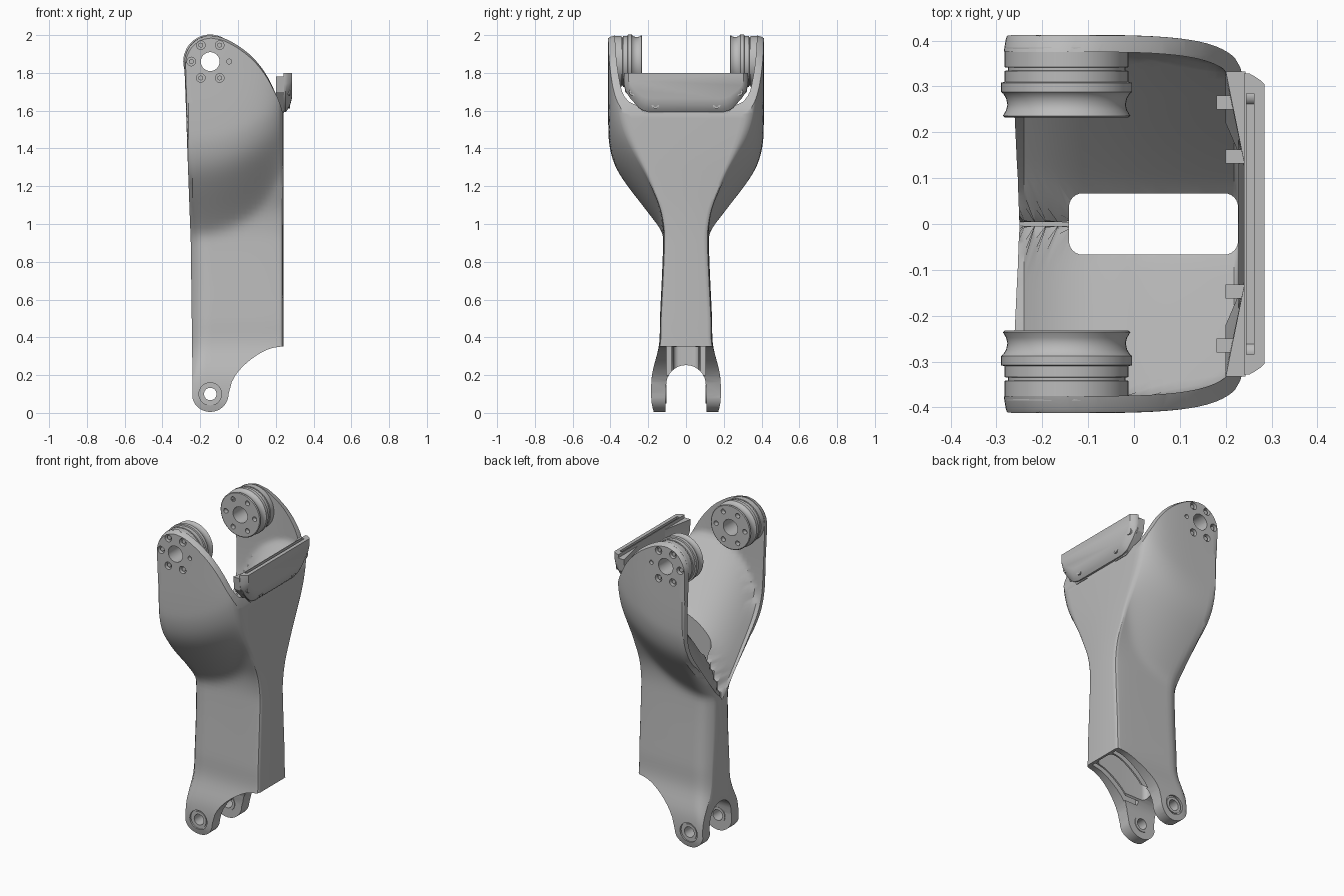
import bpy, bmesh, math
from mathutils import Vector

if "Cube" in bpy.data.objects:
    bpy.data.objects.remove(bpy.data.objects["Cube"])

grey = bpy.data.materials.new("plain_grey")
grey.use_nodes = True
grey.diffuse_color = (0.5, 0.5, 0.5, 1)
grey.node_tree.nodes["Principled BSDF"].inputs["Base Color"].default_value = (0.5, 0.5, 0.5, 1)


def table(points, v):
    """Smooth curve through a list of (position, value) points."""
    n = len(points)
    v = min(max(v, points[0][0]), points[-1][0])
    i = max(k for k in range(n - 1) if points[k][0] <= v)

    def slope(k):
        a, b = points[max(k - 1, 0)], points[min(k + 1, n - 1)]
        return (b[1] - a[1]) / (b[0] - a[0])
    (x0, y0), (x1, y1) = points[i], points[i + 1]
    h = x1 - x0
    t = (v - x0) / h
    return (y0 * (1 + 2 * t) * (1 - t) ** 2 + y1 * t * t * (3 - 2 * t)
            + h * slope(i) * t * (1 - t) ** 2 + h * slope(i + 1) * t * t * (t - 1))


def loft(name, rings, closed=False):
    """Skin equal-sized rings; cap the ends, or join last ring to first."""
    bm = bmesh.new()
    rows = [[bm.verts.new(p) for p in ring] for ring in rings]
    n = len(rows[0])
    pairs = list(zip(rows, rows[1:])) + ([(rows[-1], rows[0])] if closed else [])
    for a, b in pairs:
        for i in range(n):
            j = (i + 1) % n
            bm.faces.new((a[i], a[j], b[j], b[i]))
    if not closed:
        bm.faces.new(rows[0][::-1])
        bm.faces.new(rows[-1])
    bmesh.ops.recalc_face_normals(bm, faces=bm.faces)
    mesh = bpy.data.meshes.new(name)
    bm.to_mesh(mesh)
    bm.free()
    obj = bpy.data.objects.new(name, mesh)
    bpy.context.collection.objects.link(obj)
    mesh.materials.append(grey)
    return obj


def circle(c, r, axis, n=32):
    u = Vector((0, 0, 1))
    w = Vector(axis).cross(u)
    return [Vector(c) + r * (math.cos(k * math.tau / n) * u + math.sin(k * math.tau / n) * w)
            for k in range(n)]


def rod(name, x, z, r, y0, y1, n=32):
    return loft(name, [circle((x, y, z), r, (0, 1, 0), n) for y in (y0, y1)])


def turned(name, x, z, profile, side):
    """Ring turned about a y axis from (radius, y) points."""
    return loft(name, [circle((x, side * y, z), r, (0, 1, 0), 48) for r, y in profile], True)


def box(name, lo, hi):
    return loft(name, [[(lo[0], lo[1], z), (hi[0], lo[1], z), (hi[0], hi[1], z), (lo[0], hi[1], z)]
                       for z in (lo[2], hi[2])])


def cut(obj, tool, operation='DIFFERENCE'):
    mod = obj.modifiers.new("cut", 'BOOLEAN')
    mod.object, mod.operation, mod.solver = tool, operation, 'EXACT'
    bpy.context.view_layer.update()
    graph = bpy.context.evaluated_depsgraph_get()
    mesh = bpy.data.meshes.new_from_object(obj.evaluated_get(graph))
    obj.modifiers.clear()
    obj.data = mesh
    bpy.data.objects.remove(tool)


# Half-widths at the open edge and flat wall, basin floor and wall, and back corner radius
LEG = [(-.1, .15), (0, .165), (.06, .178), (.2, .175), (.36, .138), (.5, .133)]
OPEN = LEG + [(.88, .117), (.94, .122), (1.0, .158), (1.22, .323), (1.3, .371), (1.38, .398), (1.47, .41),
              (1.8, .412), (2.2, .41)]
FLAT = LEG + [(.9, .113), (.97, .116), (1.08, .138), (1.2, .185), (1.37, .255), (1.53, .305), (1.68, .328),
              (2.2, .335)]
FLOOR = [(0, .004), (.03, .05), (.1, .115), (.3, .28), (.45, .4), (.7, .6)]
WALL = [(.88, .06), (1.2, .055), (1.4, .038), (2.2, .037)]
ROUND = [(-.1, .02), (.15, .03), (.35, .085), (.95, .085), (1.25, .03), (1.5, .015), (2.2, .015)]


def width(x, z):
    u = min(max((x + .25) / .49, 0), 1)
    rise = .2 * u * u * min(max((z - .6) / .4, 0), 1)
    flat = table(FLAT, z)
    bulge = table(OPEN, z - rise) - flat
    return flat + (bulge + math.sqrt(bulge * bulge + .0001)) / 2 * math.sqrt(1 - u ** 5)


def rounded_width(x, z):
    r = table(ROUND, z)
    edge = -.25 - .037 * max(z - .9, 0)
    d = min(max(r - (x - edge), 0), r)
    return width(x, z) - r + math.sqrt(r * r - d * d)


def mirrored(half, z):
    return [(x, y, z) for x, y in half] + [(x, -y, z) for x, y in reversed(half)]


def outer_ring(z):
    half = [(x, rounded_width(x, z)) for x in [-.05 - .27 * math.cos(k * math.pi / 28) for k in range(29)]]
    return mirrored(half + [(.232, width(.232, z) - .003), (.238, width(.238, z) - .01),
                            (.24, table(FLAT, z) - .022)], z)


def basin_ring(z):
    """The floor climbs steeply from the open edge, then levels off."""
    half = []
    for x in [-.05 - .268 * math.cos(k * math.pi / 28) for k in range(29)]:
        climb = .43 * (1 - math.exp(-max(x + .25, 0) / .13))
        wall = width(min(x + .012, .235), z) - table(WALL, z)
        half.append((x, min(wall, table(FLOOR, z - .9 - climb))))
    y = half[-1][1]
    return mirrored(half + [(.224, y * .93), (.228, y * .8)], z)


def slot_ring(z, y):
    """Rounded rectangle seen from above."""
    r = .03
    ring = []
    for q, (cx, cy) in enumerate(((.197, y - r), (-.112, y - r), (-.112, r - y), (.197, r - y))):
        for k in range(7):
            a = (q + k / 6) * math.pi / 2
            ring.append((cx + r * math.cos(a), cy + r * math.sin(a), z))
    return ring


# Side silhouette, softened towards its outer faces
TOP = [(-.145, 2.0), (-.08, 1.987), (0, 1.945), (.08, 1.88), (.15, 1.79), (.2, 1.69), (.225, 1.63), (.24, 1.58)]
NOTCH = [(-.05, .1), (-.03, .17), (.02, .24), (.1, .305), (.17, .34), (.26, .355)]
outline = [(-.24, .12), (-.25, .9), (-.285, 1.84)]
outline += [(-.145 - .14 * math.cos(a), 1.86 + .14 * math.sin(a)) for a in
            [k * math.pi / 24 for k in range(12)]]
outline += [(x, table(TOP, x)) for x in [-.145 + .385 * k / 24 for k in range(25)]]
outline += [(.26, 1.5)]
outline += [(x, table(NOTCH, x)) for x in [.26 - .31 * k / 18 for k in range(19)]]
outline += [(-.147 + .097 * math.cos(a), .1 - .095 * math.sin(a)) for a in
            [k * math.pi / 16 for k in range(1, 16)]]
layers = [(-.42, .955, .978), (-.403, .98, .99), (-.37, 1, 1), (.37, 1, 1), (.403, .98, .99), (.42, .955, .978)]
silhouette = loft("silhouette", [[(-.02 + (x + .02) * sx, y, 1 + (z - 1) * sz) for x, z in outline]
                                 for y, sx, sz in layers])

# Arm body with an open basin above and a slot running down through it
body = loft("arm_body", [outer_ring(-.05 + 2.11 * k / 80) for k in range(81)])
cut(body, silhouette, 'INTERSECT')
cut(body, loft("basin", [basin_ring(.895 + 1.205 * k / 60) for k in range(61)]))
cut(body, loft("slot", [slot_ring(z, .067) for z in (-.1, 1.6)]))

# Arch between the two legs
arch = [(.108, -.1), (.108, .13)]
arch += [(.105 * math.cos(a), .148 + .105 * math.sin(a)) for a in [k * math.pi / 16 for k in range(17)]]
arch += [(-.108, .13), (-.108, -.1)]
cut(body, loft("arch", [[(x, y, z) for y, z in arch] for x in (-.4, .4)]))

# Pivot holes, bolt holes, spools, bolts and leg bushings
PX, PZ, LX, LZ = -.147, 1.86, -.147, .1
cut(body, rod("pivot_hole", PX, PZ, .05, -.6, .6))
cut(body, rod("leg_hole", LX, LZ, .042, -.6, .6))
SPOOL = [(.05, .232), (.134, .232), (.139, .236), (.132, .248), (.129, .26), (.132, .274), (.138, .284),
         (.143, .288), (.143, .308), (.135, .31), (.135, .334), (.128, .335), (.128, .341),
         (.135, .342), (.135, .385), (.05, .385)]
BUSH = [(.033, .104), (.05, .104), (.05, .178), (.033, .178)]
parts = [body]
for side, word in ((1, "rear"), (-1, "front")):
    # Pocket beside the slot, leaving a thin rib
    ys = sorted((side * .077, side * .104))
    cut(body, box("pocket", (-.1, ys[0], .2), (.225, ys[1], .6)))
    cut(body, rod("recess", LX, LZ, .06, side * .172, side * .3))
    parts.append(turned(word + "_leg_bushing", LX, LZ, BUSH, side))
    spool = turned(word + "_spool", PX, PZ, SPOOL, side)
    for k in range(6):
        a = k * math.pi / 3
        x, z = PX + .1 * math.cos(a), PZ + .1 * math.sin(a)
        r = .013 if k == 0 else .023
        cut(body, rod("bolt_hole", x, z, r, side * .388, side * .6, 16))
        cut(spool, rod("bolt_hole", x, z, .015, side * .2, side * .26, 16))
        if k:
            parts.append(rod(f"{word}_bolt_{k}", x, z, .014, side * .38, side * .402, 6))
    parts.append(spool)

# Slotted end plate with a softened face
half = [(.328, 1.8), (.328, 1.74), (.318, 1.7), (.295, 1.665), (.25, 1.615), (.225, 1.6), (.19, 1.592)]
rim = half + [(-y, z) for y, z in reversed(half)]
plate = loft("end_plate", [[(x, y * s, 1.8 + (z - 1.8) * t) for y, z in rim]
                           for x, s, t in ((.24, 1, 1), (.252, 1, 1), (.264, .98, .93),
                                           (.276, .955, .82), (.285, .93, .66))])
cut(plate, box("plate_slot", (.245, -.285, 1.71), (.262, .285, 1.9)))
parts.append(plate)
for side, word in ((1, "rear"), (-1, "front")):
    # Backing wedge between the shell rim and the plate
    parts.append(loft(word + "_plate_wedge", [[(.2, side * y, z), (.243, side * y, z), (.243, side * .12, z)]
                                              for z, y in ((1.585, .22), (1.7, .322), (1.78, .333))]))
    for k, (y, z) in enumerate(((.28, 1.7), (.162, 1.632))):
        parts.append(loft(f"{word}_plate_screw_{k}", [circle((x, side * y, z), r, (1, 0, 0), 16)
                          for x, r in ((.24, .021), (.276, .021), (.276, .012), (.27, .012))]))
        x = .18 + .02 * k
        ys = sorted((side * (y - .03), side * y))
        parts.append(box(f"{word}_plate_nut_{k}", (x, ys[0], z - .04), (x + .045, ys[1], z - .01)))

# Smooth shading with crisp edges
bpy.ops.object.select_all(action='DESELECT')
for obj in parts:
    obj.select_set(True)
bpy.context.view_layer.objects.active = body
bpy.ops.object.shade_smooth_by_angle(angle=math.radians(32))
